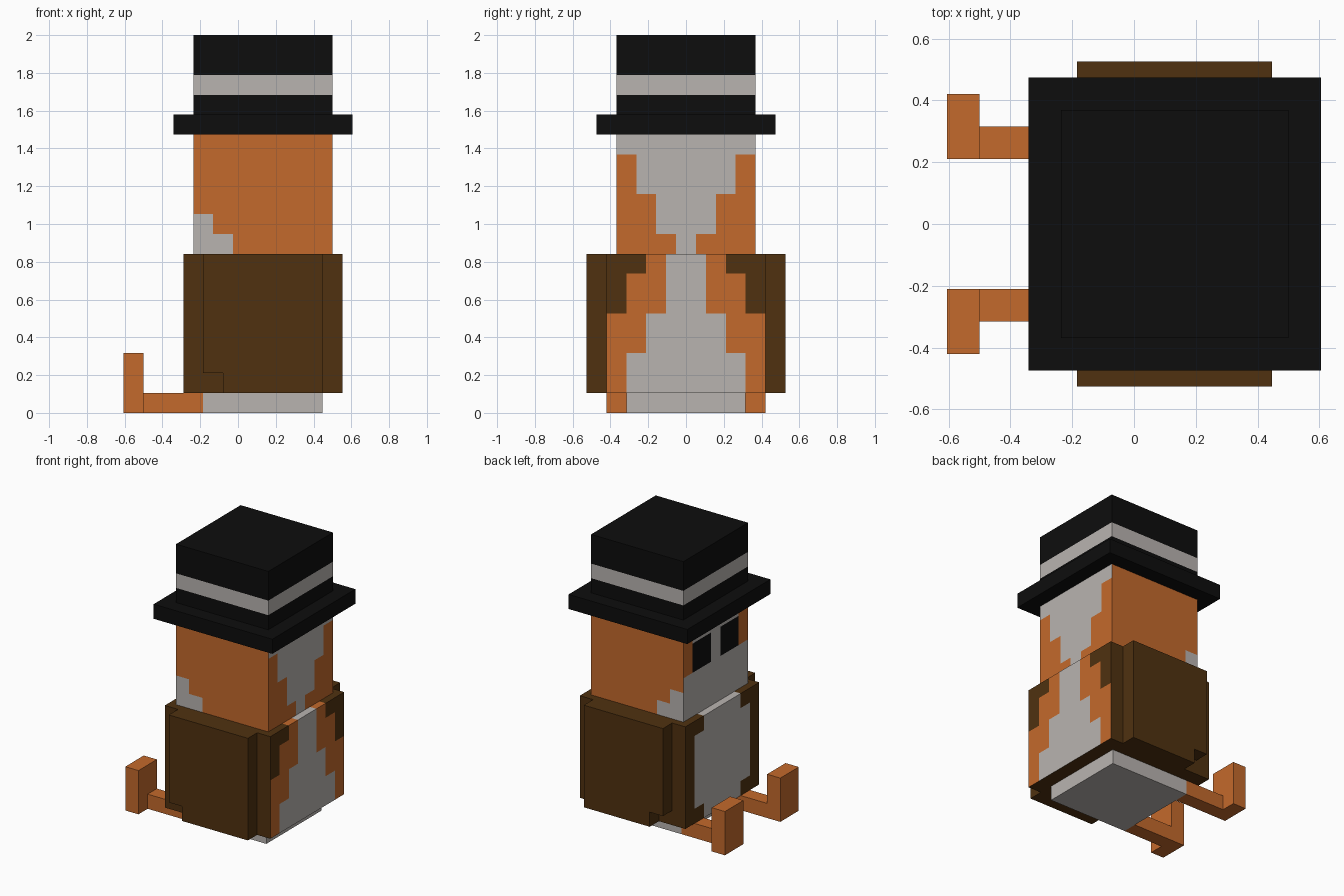
import bpy, bmesh
from mathutils import Vector

if "Cube" in bpy.data.objects:
    bpy.data.objects.remove(bpy.data.objects["Cube"])

U = 2 / 19      # one block
X0 = -5.75      # left end of the model, in blocks

# Flat colours
COLOURS = {
    "orange": (0.55, 0.142, 0.025),
    "pale_grey": (0.485, 0.456, 0.434),
    "brown": (0.08, 0.031, 0.005),
    "black": (0.004, 0.004, 0.004),
}
MATS = []
for mat_name, rgb in COLOURS.items():
    m = bpy.data.materials.new(mat_name)
    m.diffuse_color = (*rgb, 1)
    m.use_nodes = True
    m.node_tree.nodes["Principled BSDF"].inputs["Base Color"].default_value = m.diffuse_color
    MATS.append(m)
ORANGE, GREY, BROWN, BLACK = range(4)


def finish(name, bm, paint):
    """Colour faces by a rule (block units), scale to size and link."""
    bmesh.ops.recalc_face_normals(bm, faces=bm.faces)
    bm.normal_update()
    for f in bm.faces:
        f.material_index = paint(f.calc_center_median(), f.normal) if callable(paint) else paint
    bmesh.ops.scale(bm, vec=(U, U, U), verts=bm.verts)
    me = bpy.data.meshes.new(name)
    bm.to_mesh(me)
    bm.free()
    for m in MATS:
        me.materials.append(m)
    ob = bpy.data.objects.new(name, me)
    bpy.context.collection.objects.link(ob)


def block(name, lo, hi, paint, cuts=False):
    """Box between two corners, optionally cut into one-block squares."""
    lo, hi = Vector(lo), Vector(hi)
    bm = bmesh.new()
    bmesh.ops.create_cube(bm, size=1)
    for v in bm.verts:
        v.co = Vector([(lo[i] + hi[i]) / 2 + v.co[i] * (hi[i] - lo[i]) for i in range(3)])
    if cuts:
        for axis in range(3):
            normal = Vector([float(i == axis) for i in range(3)])
            for k in range(1, round(hi[axis] - lo[axis])):
                bmesh.ops.bisect_plane(bm, geom=bm.verts[:] + bm.edges[:] + bm.faces[:],
                                       plane_co=lo + normal * k, plane_no=normal)
    finish(name, bm, paint)


def prism(name, outline, y0, y1, paint):
    """Outline in x and z, extruded along y."""
    bm = bmesh.new()
    face = bm.faces.new([bm.verts.new((x, y0, z)) for x, z in outline])
    ext = bmesh.ops.extrude_face_region(bm, geom=[face])["geom"]
    verts = [g for g in ext if isinstance(g, bmesh.types.BMVert)]
    bmesh.ops.translate(bm, vec=(0, y1 - y0, 0), verts=verts)
    finish(name, bm, paint)


def paint_body(c, n):
    y = abs(c.y)
    back = n.x > 0.5 or (n.z > 0.5 and c.x > 4)
    belly = n.x < -0.5 or (n.z > 0.5 and c.x < -1.8)
    if back:    # stepped pale stripe with orange borders
        if y < (3 if c.z < 3 else 2 if c.z < 5 else 1):
            return GREY
        return ORANGE if y < (4 if c.z < 5 else 3 if c.z < 7 else 2) else BROWN
    if belly:   # pale belly with clipped corners
        return GREY if y < (3 if 2 < c.z < 7 else 2) else BROWN
    return BROWN


def paint_head(c, n):
    y = abs(c.y)
    if n.x > 0.5:       # back of head, stripe widening upwards
        w = 0.5 if c.z < 9 else 1.5 if c.z < 11 else 2.5 if c.z < 13 else 4
        return GREY if y < w else ORANGE
    if n.x < -0.5:      # face with eyes
        if 0.5 < y < 2.5 and 11 < c.z < 13:
            return BLACK
        return ORANGE if y > 2.5 and c.z > 11 else GREY
    if abs(n.y) > 0.5:  # stepped cheeks
        return GREY if c.x < (-0.25 if c.z < 9 else -1.25 if c.z < 10 else -9) else ORANGE
    return ORANGE


# Body and head
block("base", (-1.75, -3, 0), (4.25, 3, 1), GREY)
block("body", (-2.75, -4, 1), (5.25, 4, 8), paint_body, True)
block("head", (-2.25, -3.5, 8), (4.75, 3.5, 14), paint_head, True)

# Hat with a pale band
block("hat_brim", (-3.25, -4.5, 14), (5.75, 4.5, 15), BLACK)
block("hat_crown", (-2.25, -3.5, 15), (4.75, 3.5, 19),
      lambda c, n: GREY if abs(n.z) < 0.5 and 16 < c.z < 17 else BLACK, True)

# Wings and feet on both sides
WING = [(-0.75, 1), (4.25, 1), (4.25, 8), (-1.75, 8), (-1.75, 2), (-0.75, 2)]
for side, s in (("left", -1), ("right", 1)):
    prism(side + "_wing", WING, 4 * s, 5 * s, BROWN)
    ya, yb = sorted((2 * s, 3 * s))
    block(side + "_leg", (X0 + 1, ya, 0), (-1.75, yb, 1), ORANGE)
    ya, yb = sorted((2 * s, 4 * s))
    block(side + "_foot", (X0, ya, 0), (X0 + 1, yb, 3), ORANGE)
